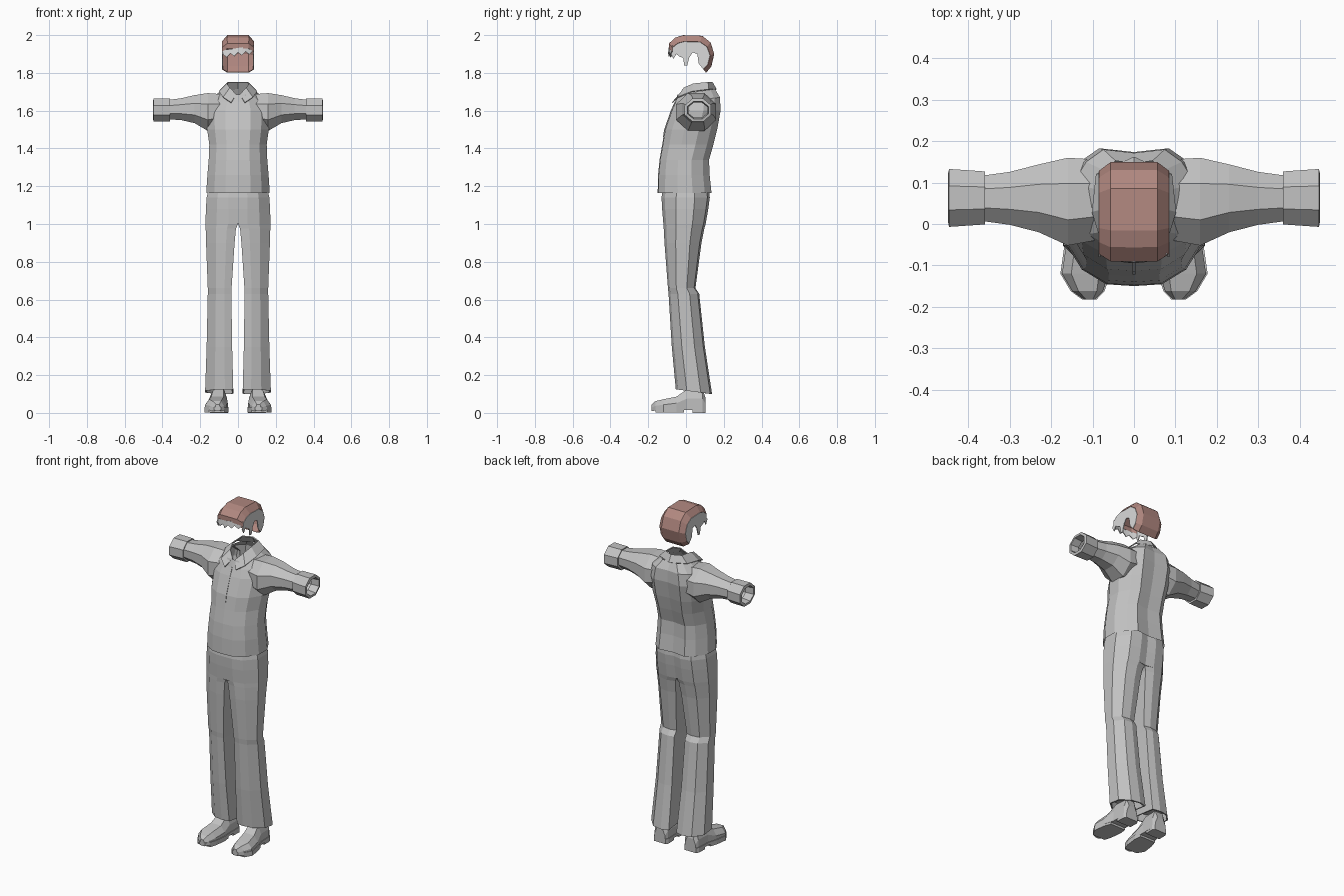
import bpy, bmesh, math

cube = bpy.data.objects.get("Cube")
if cube:
    bpy.data.objects.remove(cube, do_unlink=True)


def material(name, rgb):
    m = bpy.data.materials.new(name)
    m.use_nodes = True
    m.diffuse_color = (*rgb, 1)
    m.node_tree.nodes["Principled BSDF"].inputs["Base Color"].default_value = (*rgb, 1)
    return m


GREY = material("mid_grey", (0.54, 0.54, 0.54))
PALE = material("pale_grey", (0.7, 0.7, 0.7))
BROWN = material("reddish_brown", (0.44, 0.245, 0.215))


def make(name, verts, faces, mat=GREY, mirror=False, thickness=0):
    mesh = bpy.data.meshes.new(name)
    mesh.from_pydata(verts, [], faces)
    bm = bmesh.new()
    bm.from_mesh(mesh)
    bmesh.ops.recalc_face_normals(bm, faces=bm.faces)
    bm.to_mesh(mesh)
    bm.free()
    mesh.materials.append(mat)
    ob = bpy.data.objects.new(name, mesh)
    bpy.context.collection.objects.link(ob)
    if mirror:
        ob.modifiers.new("Mirror", 'MIRROR').merge_threshold = 0.0005
    if thickness:
        s = ob.modifiers.new("Solidify", 'SOLIDIFY')
        s.thickness, s.offset = thickness, 0


def loft(name, rings, closed=True, caps=(False, False), **kw):
    n = len(rings[0])
    verts = [p for r in rings for p in r]
    faces = []
    for i in range(len(rings) - 1):
        for j in range(n if closed else n - 1):
            k = (j + 1) % n
            faces.append((i * n + j, i * n + k, (i + 1) * n + k, (i + 1) * n + j))
    if caps[0]:
        faces.append(tuple(range(n)))
    if caps[1]:
        faces.append(tuple(range(len(verts) - n, len(verts))))
    make(name, verts, faces, **kw)


def ring(profile, zf, zb, x0, x1, yf, yb):
    """Horizontal cross-section, with its height tilted from front to back."""
    return [(x0 + u * (x1 - x0), (yf + yb) / 2 + v * (yb - yf) / 2,
             (zf + zb) / 2 + v * (zb - zf) / 2) for u, v in profile]


def whole(half):
    return half + [(-u, v) for u, v in half[-2:0:-1]]


# Shirt body
shirt = whole([(0, -1), (.4, -.97), (.75, -.72), (1, -.25), (1, .3), (.78, .75), (.5, 1), (0, .93)])
body = [(1.165, 1.165, .168, -.15, .135), (1.26, 1.26, .162, -.148, .125),
        (1.34, 1.34, .155, -.14, .122), (1.42, 1.42, .152, -.126, .145),
        (1.5, 1.5, .163, -.113, .165), (1.6, 1.6, .168, -.078, .183),
        (1.645, 1.67, .148, -.058, .18), (1.685, 1.715, .09, -.045, .153)]
loft("shirt_body", [ring(shirt, a, b, 0, w, f, k) for a, b, w, f, k in body])

# Front placket, lying close to the chest
placket = [(-.1195, 1.46), (-.113, 1.5), (-.078, 1.6), (-.058, 1.645)]
loft("shirt_placket", [[(-.004, y - .001, z), (.004, y - .001, z)] for y, z in placket],
     closed=False, thickness=.003)

# Collar with open front points
top = [(.01, -.035, 1.685), (.042, -.01, 1.72), (.058, .04, 1.742), (.052, .115, 1.75), (0, .138, 1.75)]
low = [(.036, -.072, 1.642), (.078, -.045, 1.67), (.1, .03, 1.7), (.09, .12, 1.712), (0, .16, 1.712)]
loft("collar", [top, low], closed=False, mirror=True, thickness=.006)


# Sleeves and turned cuffs
def tube(x, y, z, ry, rz):
    k = math.cos(math.pi / 8)
    angles = [math.pi * (i + .5) / 4 for i in range(8)]
    return [(x, y + ry * math.cos(a) / k, z + rz * math.sin(a) / k) for a in angles]


sleeve = [(.095, .058, 1.6, .098, .088), (.16, .054, 1.593, .106, .1), (.23, .062, 1.608, .082, .074),
          (.3, .062, 1.608, .064, .058), (.38, .062, 1.605, .053, .05)]
loft("sleeves", [tube(*s) for s in sleeve], mirror=True)
cuff = [(.362, .05, .046), (.36, .064, .061), (.447, .07, .061), (.45, .056, .046), (.4, .05, .04)]
loft("sleeve_cuffs", [tube(x, .063, 1.603, a, b) for x, a, b in cuff], mirror=True)

# Trousers: hips, then a pair of flared legs
hip = [(0, -.98), (.3, -.98), (.66, -.85), (1, -.38), (1, .38), (.68, .9), (.3, 1), (0, .92)]
hips = [(1.19, .155, -.125, .122), (1.14, .166, -.132, .126), (1.08, .17, -.129, .118), (1, .172, -.122, .104)]
loft("trouser_hips", [ring(whole(hip), z, z, 0, w, f, k) for z, w, f, k in hips], caps=(False, True))
leg_shape = [(0, -.9)] + hip[1:-1] + [(0, .88)]
legs = [(1, 1, 0, .172, -.122, .104), (.975, .975, .011, .171, -.12, .097),
        (.9, .9, .018, .169, -.116, .082),
        (.66, .66, .034, .16, -.097, .05), (.63, .63, .035, .16, -.094, .07),
        (.35, .35, .031, .166, -.077, .1), (.125, .1, .025, .174, -.056, .138),
        (.125, .1, .032, .166, -.049, .13), (.17, .15, .036, .162, -.045, .12)]
loft("trouser_legs", [ring(leg_shape, *r) for r in legs], caps=(False, True), mirror=True)

# Shoes: section list is y, centre x, half width, top height
shoe = [(.103, .1, .034, .08), (.088, .1, .043, .125), (.005, .103, .045, .125), (-.05, .109, .055, .086),
        (-.12, .118, .056, .072), (-.162, .112, .037, .062), (-.182, .108, .014, .045)]
upper = [(-1, .2), (-1, .6), (-.6, 1), (.6, 1), (1, .6), (1, .2)]
loft("shoe_uppers", [[(c + u * w, y, v * h) for u, v in upper] for y, c, w, h in shoe],
     caps=(True, True), mirror=True)


def sole(name, sections, z0, z1):
    box = [(-1, z0), (-1, z1), (1, z1), (1, z0)]
    loft(name, [[(c + u * (w + .004), y, z) for u, z in box] for y, c, w, h in sections],
         caps=(True, True), mirror=True)


sole("shoe_soles", shoe, .014, .03)
sole("shoe_heels", shoe[:2] + [(.035, .102, .043, 0)], 0, .016)
sole("shoe_treads", [(-.01, .105, .046, 0)] + shoe[3:-1], .002, .016)

# Hair: brown crown strip from brow to nape with sloping borders
crown = [(-.088, 1.928), (-.088, 1.955), (-.055, 1.985), (-.015, 1.997), (.085, 1.994),
         (.128, 1.96), (.147, 1.9), (.132, 1.835), (.105, 1.803)]
rim = [(.02 + (y - .02) * .84, 1.87 + (z - 1.87) * .75) for y, z in crown]
loft("hair_crown", [[(0, y, z) for y, z in crown], [(.056, y, z) for y, z in crown],
                    [(.083, y, z) for y, z in rim]],
     closed=False, mat=BROWN, mirror=True, thickness=.005)

# Hair sides with ragged locks around the temple and ear
locks = [(.067, 1.85), (.06, 1.9), (.035, 1.908), (.017, 1.88), (.006, 1.838), (-.009, 1.838),
         (-.015, 1.878), (-.036, 1.888), (-.052, 1.9), (-.066, 1.873), (-.08, 1.9)]
edge = rim + locks
make("hair_sides", [(.083, y, z) for y, z in edge], [tuple(range(len(edge)))],
     mat=PALE, mirror=True, thickness=.005)

# Swept fringe of uneven locks across the brow
fringe_top, fringe_low = [], []
for i in range(9):
    x = -.08 + .02 * i
    y = -.09 + 3 * x * x
    fringe_top.append((x, y, 1.932 + .15 * x))
    fringe_low.append((x, y - .002, 1.908 + .12 * x - (.018 if i % 2 else 0)))
loft("hair_fringe", [fringe_top, fringe_low], closed=False, mat=PALE, thickness=.005)
